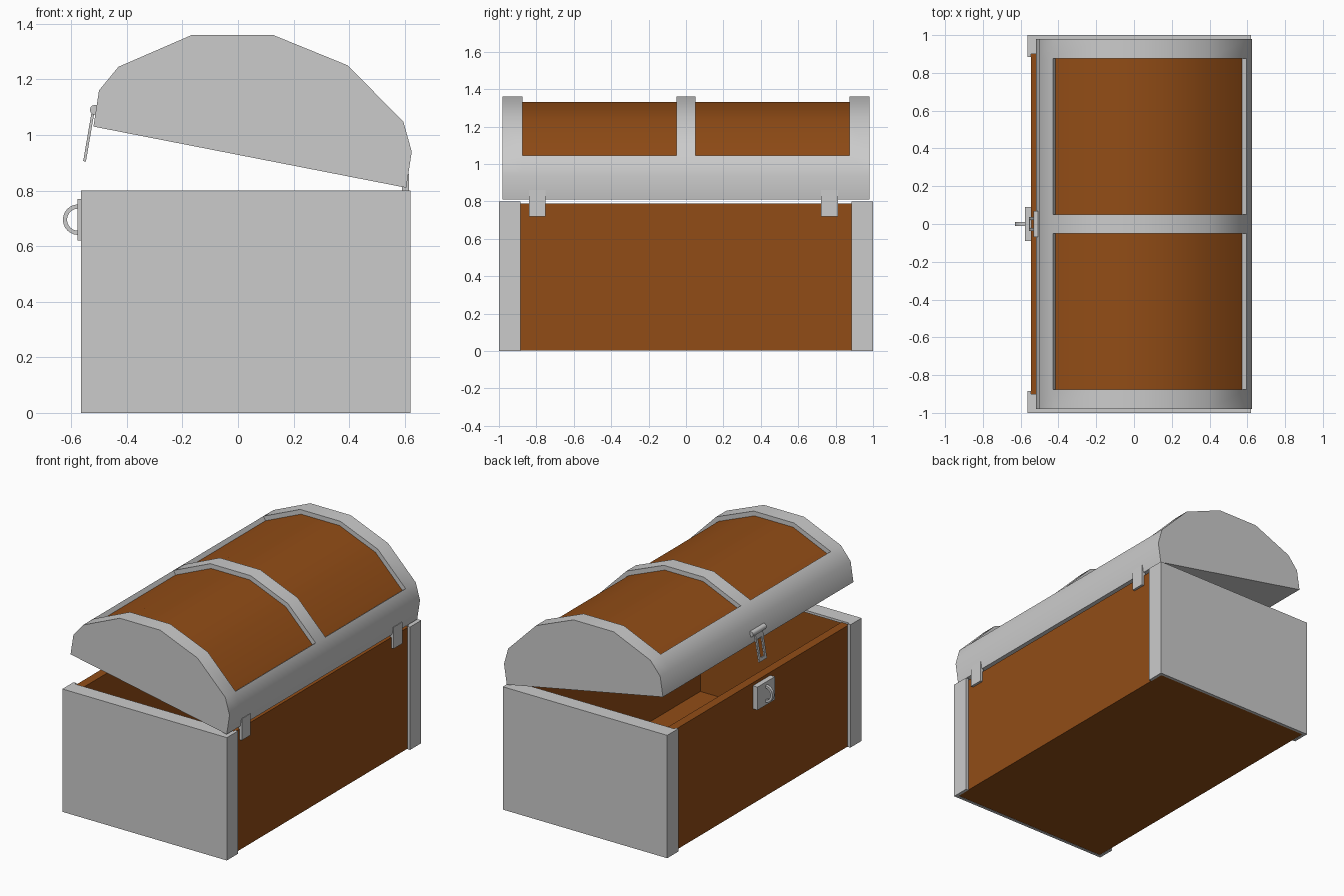
import bpy, bmesh, math
from mathutils import Vector

if "Cube" in bpy.data.objects:
    bpy.data.objects.remove(bpy.data.objects["Cube"])

wood = bpy.data.materials.new("wood")
wood.diffuse_color = (0.285, 0.073, 0.008, 1)
wood.use_nodes = True
wood.node_tree.nodes["Principled BSDF"].inputs["Base Color"].default_value = wood.diffuse_color


def finish(name, bm, mat=None, smooth=None, recalc=True):
    bmesh.ops.remove_doubles(bm, verts=bm.verts, dist=1e-5)
    if recalc:
        bmesh.ops.recalc_face_normals(bm, faces=bm.faces)
    me = bpy.data.meshes.new(name)
    bm.to_mesh(me)
    bm.free()
    ob = bpy.data.objects.new(name, me)
    bpy.context.collection.objects.link(ob)
    if mat:
        me.materials.append(mat)
    if smooth:
        bpy.ops.object.select_all(action='DESELECT')
        ob.select_set(True)
        bpy.context.view_layer.objects.active = ob
        bpy.ops.object.shade_smooth_by_angle(angle=math.radians(smooth))
    return ob


def face(bm, pts):
    return bm.faces.new([bm.verts.new(p) for p in pts])


def prism(name, pts, a, b, axis='y', smooth=None):
    """Extrude a flat outline along y (outline in xz) or z (outline in xy)."""
    put = (lambda p, t: (p[0], t, p[1])) if axis == 'y' else (lambda p, t: (p[0], p[1], t))
    bm = bmesh.new()
    face(bm, [put(p, a) for p in pts])
    face(bm, [put(p, b) for p in pts])
    for p, q in zip(pts, pts[1:] + pts[:1]):
        face(bm, [put(p, a), put(q, a), put(q, b), put(p, b)])
    return finish(name, bm, smooth=smooth)


def box(name, x, y, z):
    return prism(name, [(x[0], y[0]), (x[1], y[0]), (x[1], y[1]), (x[0], y[1])], *z, axis='z')


# Hollow wooden body
X0, X1 = -0.545, 0.60
bm = bmesh.new()
bmesh.ops.create_cube(bm, size=1)
for v in bm.verts:
    v.co = (X0 if v.co.x < 0 else X1, v.co.y * 1.96, 0.002 if v.co.z < 0 else 0.79)
bm.normal_update()
top = max(bm.faces, key=lambda f: f.calc_center_median().z)
bmesh.ops.inset_region(bm, faces=[top], thickness=0.08)
floor = bmesh.ops.extrude_discrete_faces(bm, faces=[top])['faces'][0]
for v in floor.verts:
    v.co.z = 0.055
finish("chest_body", bm, wood)

# Metal end caps wrapping both ends of the body
for s, side in ((-1, "left"), (1, "right")):
    u = [(-0.565, 0.885), (-0.565, 1), (0.62, 1), (0.62, 0.885),
         (X1, 0.885), (X1, 0.98), (X0, 0.98), (X0, 0.885)]
    prism(f"end_cap_{side}", [(x, s * y) for x, y in u], 0, 0.8, 'z')
    box(f"end_cap_rim_{side}", (X0, X1), sorted((s * 0.9, s * 0.98)), (0.785, 0.8))

# Lid: tilted arch profile, with a recessed copy for the wooden panels
arch = [(-0.52, 1.03), (-0.50, 1.16), (-0.43, 1.245), (-0.165, 1.36), (0.125, 1.36),
        (0.395, 1.25), (0.595, 1.047), (0.625, 0.94), (0.605, 0.81)]
inner = []
for i, p in enumerate(arch):
    d = Vector(arch[min(i + 1, 8)]) - Vector(arch[max(i - 1, 0)])
    n = Vector((d.y, -d.x)).normalized() * 0.03
    inner.append((p[0] + n.x, p[1] + n.y))
ys = [-0.98, -0.875, -0.05, 0.05, 0.875, 0.98]
frame, panels = bmesh.new(), bmesh.new()


def at(p, y):
    return (p[0], y, p[1])


for k, (a, b) in enumerate(zip(ys, ys[1:])):
    for i in range(8):
        p, q, pi, qi = arch[i], arch[i + 1], inner[i], inner[i + 1]
        if k in (1, 3) and 2 <= i < 6:
            face(panels, [at(pi, a), at(qi, a), at(qi, b), at(pi, b)])
            for y in (a, b):
                face(frame, [at(p, y), at(q, y), at(qi, y), at(pi, y)])
        else:
            face(frame, [at(p, a), at(q, a), at(q, b), at(p, b)])
    if k in (1, 3):
        for i in (2, 6):
            face(frame, [at(arch[i], a), at(arch[i], b), at(inner[i], b), at(inner[i], a)])
    face(frame, [at(arch[0], a), at(arch[0], b), at(arch[8], b), at(arch[8], a)])
for y in (ys[0], ys[-1]):
    face(frame, [at(p, y) for p in arch])
finish("lid_frame", frame, smooth=35)
finish("lid_panels", panels, wood, smooth=35, recalc=False)

# Hinges on the back
for y, side in ((-0.795, "left"), (0.767, "right")):
    box(f"hinge_{side}", (0.59, 0.616), (y - 0.045, y + 0.045), (0.72, 0.86))

# Lock plate with a half-ring staple
box("lock_plate", (-0.578, -0.54), (-0.09, 0.09), (0.62, 0.77))
arc = [math.radians(90 + 15 * i) for i in range(13)]
ring = [(-0.575 + r * math.cos(t), 0.695 + r * math.sin(t))
        for r, ts in ((0.055, arc), (0.04, arc[::-1])) for t in ts]
prism("lock_staple", ring, -0.01, 0.01, smooth=35)

# Hasp: barrel on the lid and a slotted hanging plate
circle = [(-0.515 + 0.018 * math.cos(t * math.pi / 6), 1.09 + 0.018 * math.sin(t * math.pi / 6))
          for t in range(12)]
prism("hasp_barrel", circle, -0.07, 0.07, smooth=35)
bm = bmesh.new()


def hang(y, t):
    return (-0.552 + 0.03 * t, y, 0.905 + 0.175 * t)


outer = [hang(-0.038, 0), hang(0.038, 0), hang(0.038, 1), hang(-0.038, 1)]
slot = [hang(-0.02, 0.12), hang(0.02, 0.12), hang(0.02, 0.8), hang(-0.02, 0.8)]
for i in range(4):
    j = (i + 1) % 4
    face(bm, [outer[i], outer[j], slot[j], slot[i]])
hasp = finish("hasp_plate", bm)
mod = hasp.modifiers.new("thickness", 'SOLIDIFY')
mod.thickness = 0.01
mod.offset = 0
